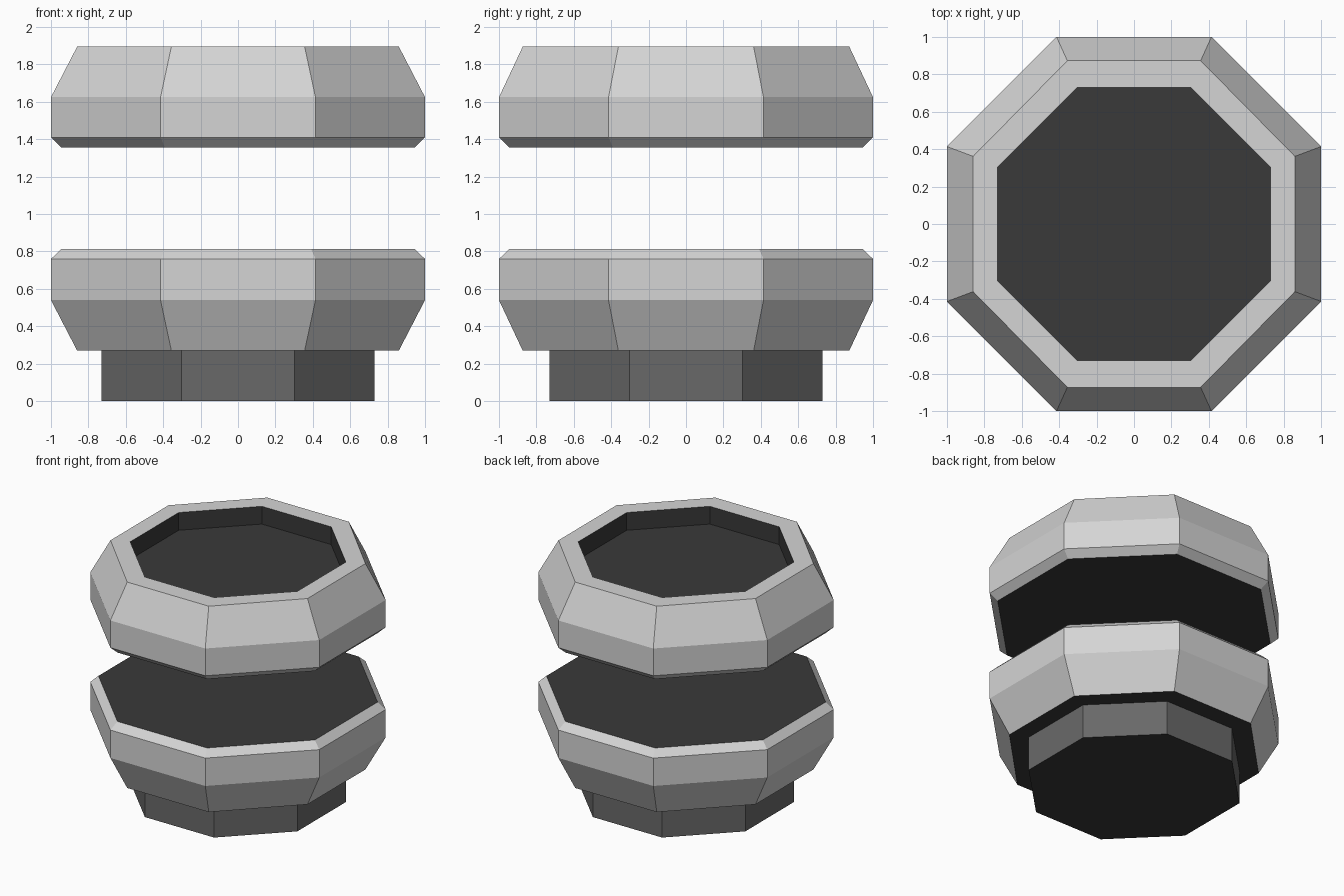
import bpy, bmesh, math

if "Cube" in bpy.data.objects:
    bpy.data.objects.remove(bpy.data.objects["Cube"])


def material(name, value):
    m = bpy.data.materials.new(name)
    m.diffuse_color = (value, value, value, 1)
    m.use_nodes = True
    m.node_tree.nodes["Principled BSDF"].inputs["Base Color"].default_value = m.diffuse_color
    return m


LIGHT, DARK, MID = 0, 1, 2
MATERIALS = [material("light_grey", 0.66),
             material("near_black", 0.041),
             material("mid_grey", 0.141)]


def octagon_loft(name, rings, spans, bottom, top):
    """Loft octagons given as (z, half width x, half width y); one colour per span, plus end caps."""
    bm = bmesh.new()
    k = 1 / math.cos(math.pi / 8)
    angles = [math.radians(22.5 + 45 * i) for i in range(8)]
    loops = [[bm.verts.new((rx * k * math.cos(a), ry * k * math.sin(a), z)) for a in angles]
             for z, rx, ry in rings]
    for lower, upper, colour in zip(loops, loops[1:], spans):
        for i in range(8):
            j = (i + 1) % 8
            bm.faces.new((lower[i], lower[j], upper[j], upper[i])).material_index = colour
    bm.faces.new(loops[0][::-1]).material_index = bottom
    bm.faces.new(loops[-1]).material_index = top
    bmesh.ops.recalc_face_normals(bm, faces=bm.faces[:])
    mesh = bpy.data.meshes.new(name)
    bm.to_mesh(mesh)
    bm.free()
    for m in MATERIALS:
        mesh.materials.append(m)
    ob = bpy.data.objects.new(name, mesh)
    bpy.context.collection.objects.link(ob)
    return ob


# Pedestal under the lower body
octagon_loft("base", [(0, 0.73, 0.73), (0.27, 0.73, 0.73)], [MID], DARK, DARK)

# Lower body: tapered shell with dark end faces
octagon_loft("lower_body",
             [(0.27, 0.86, 0.873), (0.54, 1, 1), (0.76, 1, 1), (0.813, 0.945, 0.945)],
             [LIGHT, LIGHT, LIGHT], DARK, DARK)

# Floating upper body: mirrored shell with a dark recess in its top
octagon_loft("upper_body",
             [(1.357, 0.945, 0.945), (1.41, 1, 1), (1.625, 1, 1), (1.895, 0.86, 0.873),
              (1.895, 0.73, 0.73), (1.755, 0.73, 0.73)],
             [LIGHT, LIGHT, LIGHT, LIGHT, DARK], DARK, DARK)
